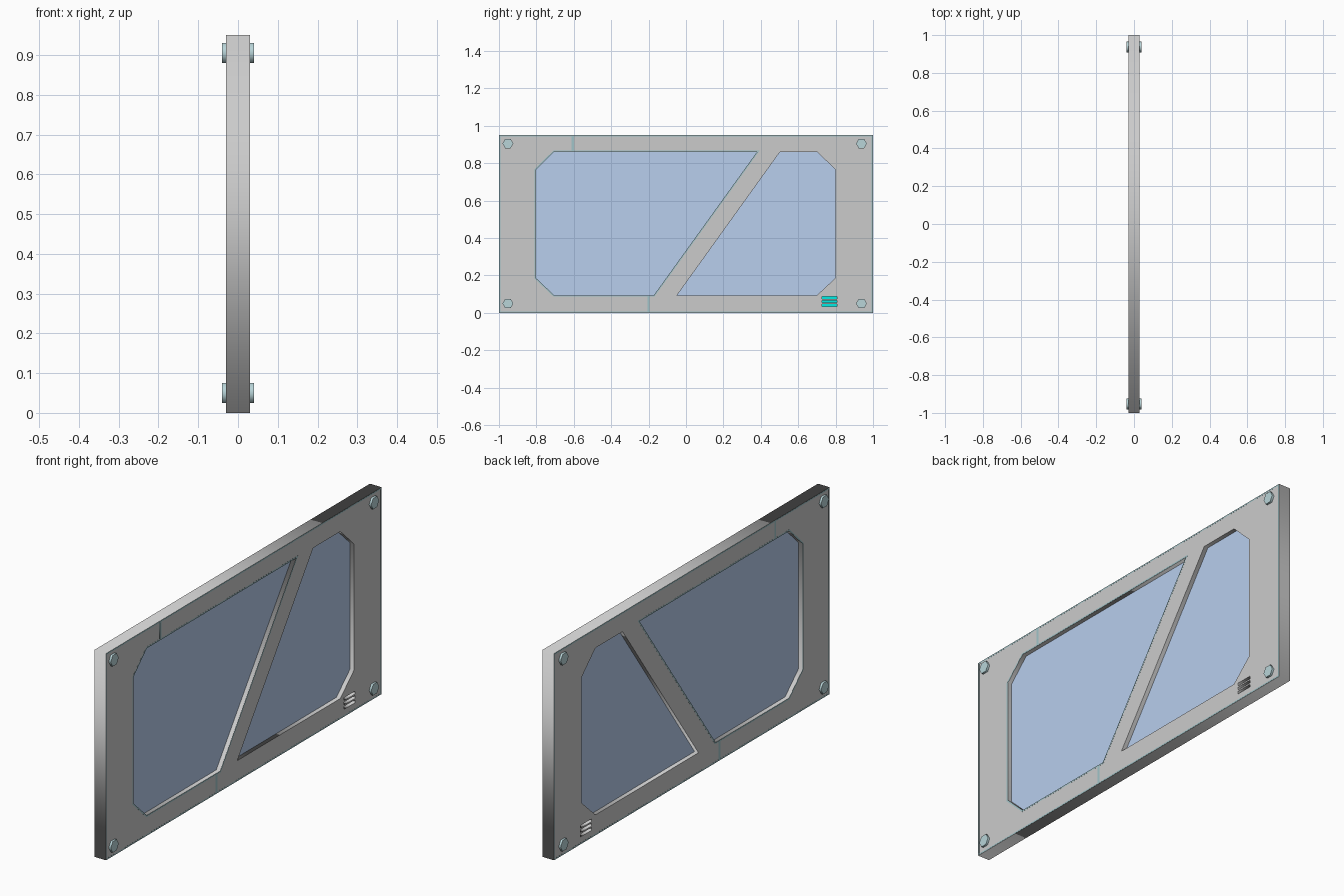
import bpy, math
from mathutils import Vector

if "Cube" in bpy.data.objects:
    bpy.data.objects.remove(bpy.data.objects["Cube"])


def material(name, rgb):
    m = bpy.data.materials.new(name)
    m.diffuse_color = (*rgb, 1)
    m.use_nodes = True
    m.node_tree.nodes["Principled BSDF"].inputs["Base Color"].default_value = m.diffuse_color
    return m


GLASS = material("pale_blue_glass", (0.48, 0.62, 0.85))
TRIM = material("teal_trim", (0.35, 0.55, 0.58))
BOLT = material("bolt_metal", (0.48, 0.66, 0.69))
GLOW = material("cyan_glow", (0.0, 0.85, 0.78))


def slab(name, loops, half, mat=None):
    """Extrude closed (y, z) outlines, inner ones being holes, to x = +-half."""
    cu = bpy.data.curves.new(name, 'CURVE')
    cu.dimensions = '2D'
    cu.fill_mode = 'BOTH'
    cu.extrude = half
    for pts in loops:
        s = cu.splines.new('POLY')
        s.points.add(len(pts) - 1)
        for p, (u, v) in zip(s.points, pts):
            p.co = (u, v, 0, 1)
        s.use_cyclic_u = True
    ob = bpy.data.objects.new(name, cu)
    bpy.context.collection.objects.link(ob)
    ob.rotation_euler = (math.pi / 2, 0, math.pi / 2)
    bpy.ops.object.select_all(action='DESELECT')
    ob.select_set(True)
    bpy.context.view_layer.objects.active = ob
    bpy.ops.object.convert(target='MESH')
    ob = bpy.context.object
    ob.name = name
    if mat:
        ob.data.materials.clear()
        ob.data.materials.append(mat)
    return ob


def rect(y0, y1, z0, z1):
    return [(y0, z0), (y1, z0), (y1, z1), (y0, z1)]


def offset(pts, d):
    """Grow a counter-clockwise outline by d with mitred corners."""
    out = []
    for i, p in enumerate(pts):
        a, b, c = Vector(pts[i - 1]), Vector(p), Vector(pts[(i + 1) % len(pts)])
        e, f = (b - a).normalized(), (c - b).normalized()
        n, m = Vector((e.y, -e.x)), Vector((f.y, -f.x))
        out.append(tuple(b + (n + m) * (d / (1 + n.dot(m)))))
    return out


# Outlines
panel = rect(-1, 1, 0, 0.95)
large = [(-0.705, 0.094), (-0.172, 0.094), (0.38, 0.861),
         (-0.705, 0.861), (-0.803, 0.765), (-0.803, 0.187)]
small = [(-0.048, 0.094), (0.70, 0.094), (0.80, 0.187),
         (0.80, 0.765), (0.70, 0.861), (0.503, 0.861)]
slots = [rect(0.727, 0.808, z, z + 0.013) for z in (0.034, 0.054, 0.074)]

# Frame with windows and vent slots cut through
slab("panel_frame", [panel, large, small] + slots, 0.03)

# Recessed panes
slab("large_window_pane", [offset(large, 0.004)], 0.01, GLASS)
slab("small_window_pane", [offset(small, 0.004)], 0.01, GLASS)

# Glowing core behind the vent slots
slab("vent_light", [rect(0.722, 0.813, 0.03, 0.09)], 0.008, GLOW)

# Thin trim lines around the panel edge and the large window, plus two seams
slab("edge_trim", [offset(panel, -0.001), offset(panel, -0.007)], 0.0304, TRIM)
slab("window_trim", [offset(large, 0.007), offset(large, 0.001)], 0.0304, TRIM)
slab("upper_seam", [rect(-0.611, -0.599, 0.868, 0.943)], 0.0304, TRIM)
slab("lower_seam", [rect(-0.206, -0.194, 0.007, 0.087)], 0.0304, TRIM)

# Hexagonal corner bolts, showing on both faces
for side, y in (("left", -0.952), ("right", 0.938)):
    for level, z in (("lower", 0.05), ("upper", 0.905)):
        hexagon = [(y + 0.029 * math.cos(k * math.pi / 3),
                    z + 0.029 * math.sin(k * math.pi / 3)) for k in range(6)]
        slab(f"{level}_{side}_bolt", [hexagon], 0.04, BOLT)
